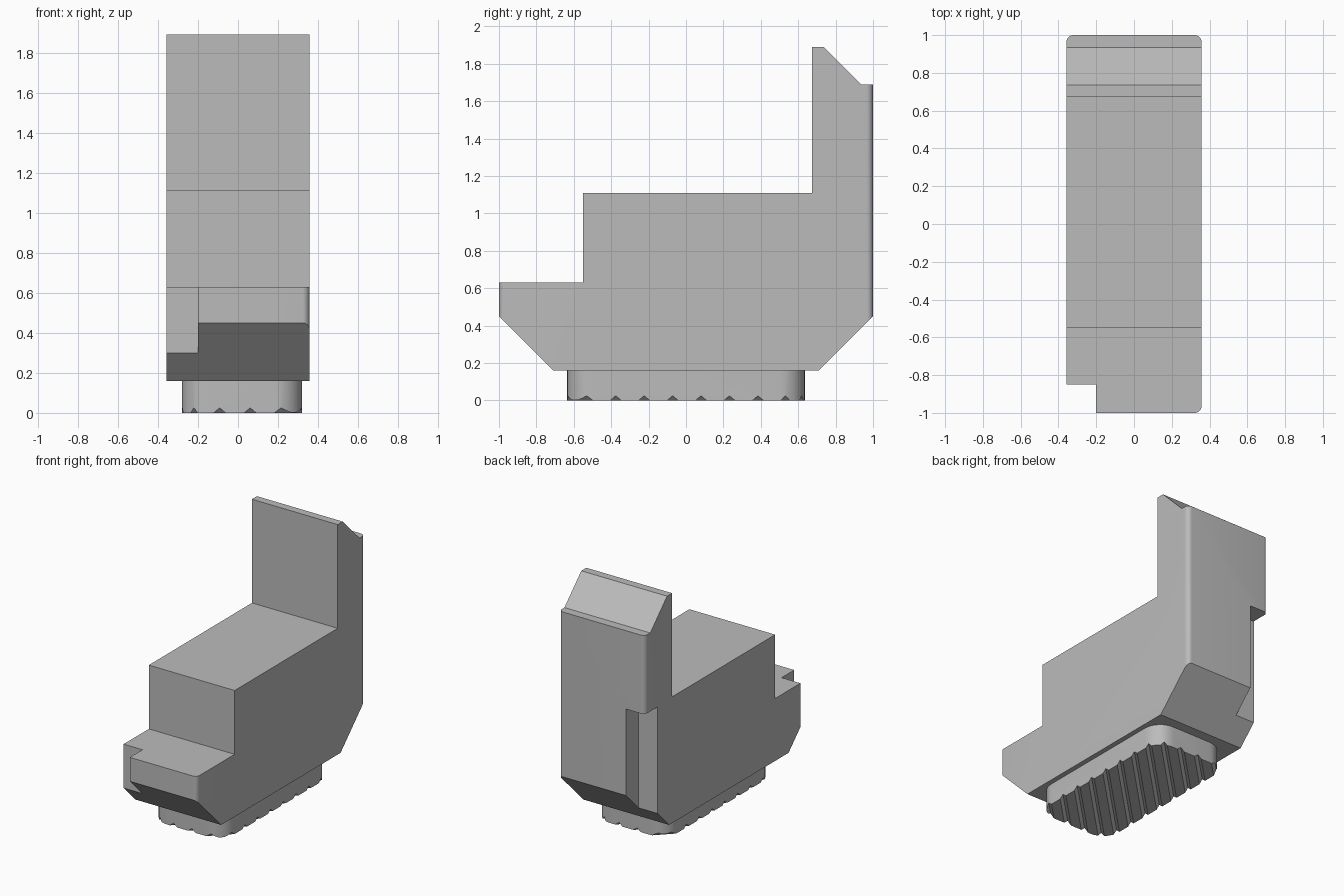
import bpy, bmesh, math

if "Cube" in bpy.data.objects:
    bpy.data.objects.remove(bpy.data.objects["Cube"], do_unlink=True)

grey = bpy.data.materials.new("plain grey")
grey.use_nodes = True
colour = (0.5, 0.5, 0.5, 1)
grey.diffuse_color = colour
grey.node_tree.nodes["Principled BSDF"].inputs["Base Color"].default_value = colour


def prism(name, base, depth):
    """Solid made by sliding a flat outline along a depth vector."""
    bm = bmesh.new()
    face = bm.faces.new([bm.verts.new(p) for p in base])
    new = bmesh.ops.extrude_face_region(bm, geom=[face])["geom"]
    bmesh.ops.translate(bm, vec=depth, verts=[v for v in new if isinstance(v, bmesh.types.BMVert)])
    bmesh.ops.recalc_face_normals(bm, faces=bm.faces)
    mesh = bpy.data.meshes.new(name)
    bm.to_mesh(mesh)
    bm.free()
    mesh.materials.append(grey)
    obj = bpy.data.objects.new(name, mesh)
    bpy.context.collection.objects.link(obj)
    return obj


def rounded_block(name, x0, x1, y0, y1, z0, z1, r, steps=8):
    """Block with rounded vertical corners."""
    pts = []
    corners = [(x1 - r, y1 - r), (x0 + r, y1 - r), (x0 + r, y0 + r), (x1 - r, y0 + r)]
    for quarter, (cx, cy) in enumerate(corners):
        for i in range(steps + 1):
            a = math.pi / 2 * (quarter + i / steps)
            pts.append((cx + r * math.cos(a), cy + r * math.sin(a), z0))
    return prism(name, pts, (0, 0, z1 - z0))


def block(name, x0, x1, y0, y1, z0, z1):
    return prism(name, [(x0, y0, z0), (x1, y0, z0), (x1, y1, z0), (x0, y1, z0)], (0, 0, z1 - z0))


def cut(target, tool, operation="DIFFERENCE"):
    mod = target.modifiers.new("cut", "BOOLEAN")
    mod.operation, mod.solver, mod.object = operation, "EXACT", tool
    bpy.ops.object.select_all(action="DESELECT")
    bpy.context.view_layer.objects.active = target
    target.select_set(True)
    bpy.ops.object.modifier_apply(modifier=mod.name)
    bpy.data.objects.remove(tool, do_unlink=True)


def finish(obj):
    bpy.ops.object.select_all(action="DESELECT")
    bpy.context.view_layer.objects.active = obj
    obj.select_set(True)
    bpy.ops.object.shade_smooth_by_angle(angle=math.radians(30))


# Stepped body with an upright back, from its side profile
profile = [(-1.1, 0.63), (-1.1, 0.35), (-1, 0.45), (-0.71, 0.16), (0.71, 0.16), (1, 0.45),
           (1, 1.69), (0.935, 1.69), (0.735, 1.89), (0.675, 1.89), (0.675, 1.11),
           (-0.55, 1.11), (-0.55, 0.63)]
profile = [(-1, 0.63)] + profile[2:]
body = prism("body", [(-0.5, y, z) for y, z in profile], (1, 0, 0))
cut(body, rounded_block("plan", -0.357, 0.357, -1, 1, 0, 2, 0.035), "INTERSECT")

# Corner notches at the front and back of one side
cut(body, block("front_notch", -0.6, -0.2, -1.3, -0.85, 0, 1))
cut(body, block("back_notch", -0.6, -0.2, 0.85, 1.3, 0, 1.1))
finish(body)

# Rounded foot pad with diagonal grip grooves underneath
foot = rounded_block("foot_pad", -0.28, 0.32, -0.635, 0.635, 0, 0.18, 0.135)
pitch, half, depth = 0.152, 0.03, 0.025
for k in range(-1, 11):
    mid = -0.695 + pitch * k
    low = half * 1.4
    tri = [(-1, mid - 1 - low, -0.01), (-1, mid - 1 + low, -0.01), (-1, mid - 1, depth)]
    cut(foot, prism("groove", tri, (2, 2, 0)))
finish(foot)
